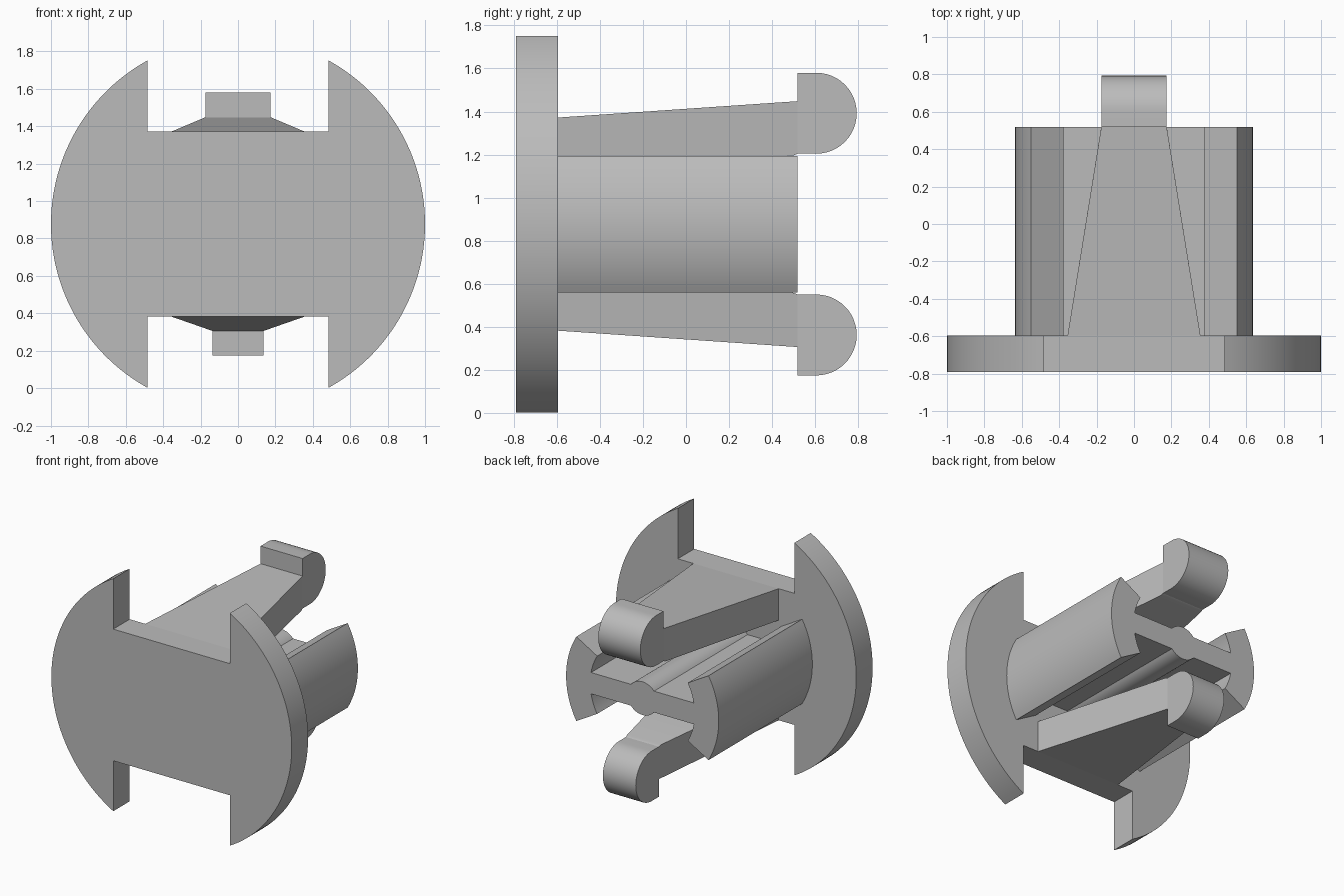
import bpy, bmesh, math
from mathutils import Vector

if "Cube" in bpy.data.objects:
    bpy.data.objects.remove(bpy.data.objects["Cube"])

ZC = 0.877          # height of the central axis
PLATE_FRONT, PLATE_BACK, BODY_END = -0.79, -0.595, 0.518

grey = bpy.data.materials.new("grey plastic")
grey.diffuse_color = (0.5, 0.5, 0.5, 1)
grey.use_nodes = True
grey.node_tree.nodes["Principled BSDF"].inputs["Base Color"].default_value = grey.diffuse_color


def arc(r, a0, a1, n, cx=0.0, cy=0.0):
    """Points on an arc, angles in degrees."""
    return [(cx + r * math.cos(math.radians(a0 + (a1 - a0) * i / n)),
             cy + r * math.sin(math.radians(a0 + (a1 - a0) * i / n)))
            for i in range(n + 1)]


def prism(name, bottom, top):
    """Solid between two matching outlines of 3D points."""
    bm = bmesh.new()
    a = [bm.verts.new(p) for p in bottom]
    b = [bm.verts.new(p) for p in top]
    n = len(a)
    bm.faces.new(a)
    bm.faces.new(b[::-1])
    for i in range(n):
        bm.faces.new((a[i], b[i], b[(i + 1) % n], a[(i + 1) % n]))
    bmesh.ops.recalc_face_normals(bm, faces=bm.faces)
    me = bpy.data.meshes.new(name)
    bm.to_mesh(me)
    bm.free()
    me.materials.append(grey)
    ob = bpy.data.objects.new(name, me)
    bpy.context.collection.objects.link(ob)
    bpy.ops.object.select_all(action='DESELECT')
    ob.select_set(True)
    bpy.context.view_layer.objects.active = ob
    bpy.ops.object.shade_smooth_by_angle(angle=math.radians(25))
    return ob


def extrude_y(name, outline, y0, y1):
    return prism(name, [(x, y0, ZC + z) for x, z in outline],
                 [(x, y1, ZC + z) for x, z in outline])


# Round face plate with a notch at the top and bottom
slot, depth = 0.485, 0.495
edge = math.degrees(math.acos(slot))
plate = arc(1, -edge, edge, 48) + [(slot, depth), (-slot, depth)]
plate += arc(1, 180 - edge, 180 + edge, 48) + [(-slot, -depth), (slot, -depth)]
extrude_y("face_plate", plate, PLATE_FRONT, PLATE_BACK)

# Core: two curved flanges joined by a web that swells into a round hub
web, hub, r_in, r_out = 0.08, 0.125, 0.435, 0.635
wa = math.degrees(math.asin(web / r_in))
ha = math.degrees(math.asin(web / hub))
half = arc(hub, -90, -ha, 8) + arc(r_in, -wa, -30, 6)
half += arc(r_out, -30, 30, 24)
half += arc(r_in, 30, wa, 6) + arc(hub, ha, 90, 8)
core = half[:-1] + [(-x, -z) for x, z in half[:-1]]
extrude_y("core", core, PLATE_BACK, BODY_END)

# Tapered spring arms with rounded hooks, above and below the core
for label, s, w in (("upper", 1, 0.175), ("lower", -1, 0.137)):
    profile = [(PLATE_BACK, 0.258, 0.355), (0.50, 0.319, w + 0.003),
               (BODY_END, 0.327, w), (BODY_END, 0.571, w),
               (PLATE_BACK, 0.495, 0.355)]
    prism(label + "_arm", [(-h, y, ZC + s * z) for y, z, h in profile],
          [(h, y, ZC + s * z) for y, z, h in profile])
    hook = [(BODY_END, 0.703), (BODY_END, 0.327)]
    hook += arc(0.188, -90, 90, 24, 0.605, 0.515)
    prism(label + "_hook", [(-w, y, ZC + s * z) for y, z in hook],
          [(w, y, ZC + s * z) for y, z in hook])
